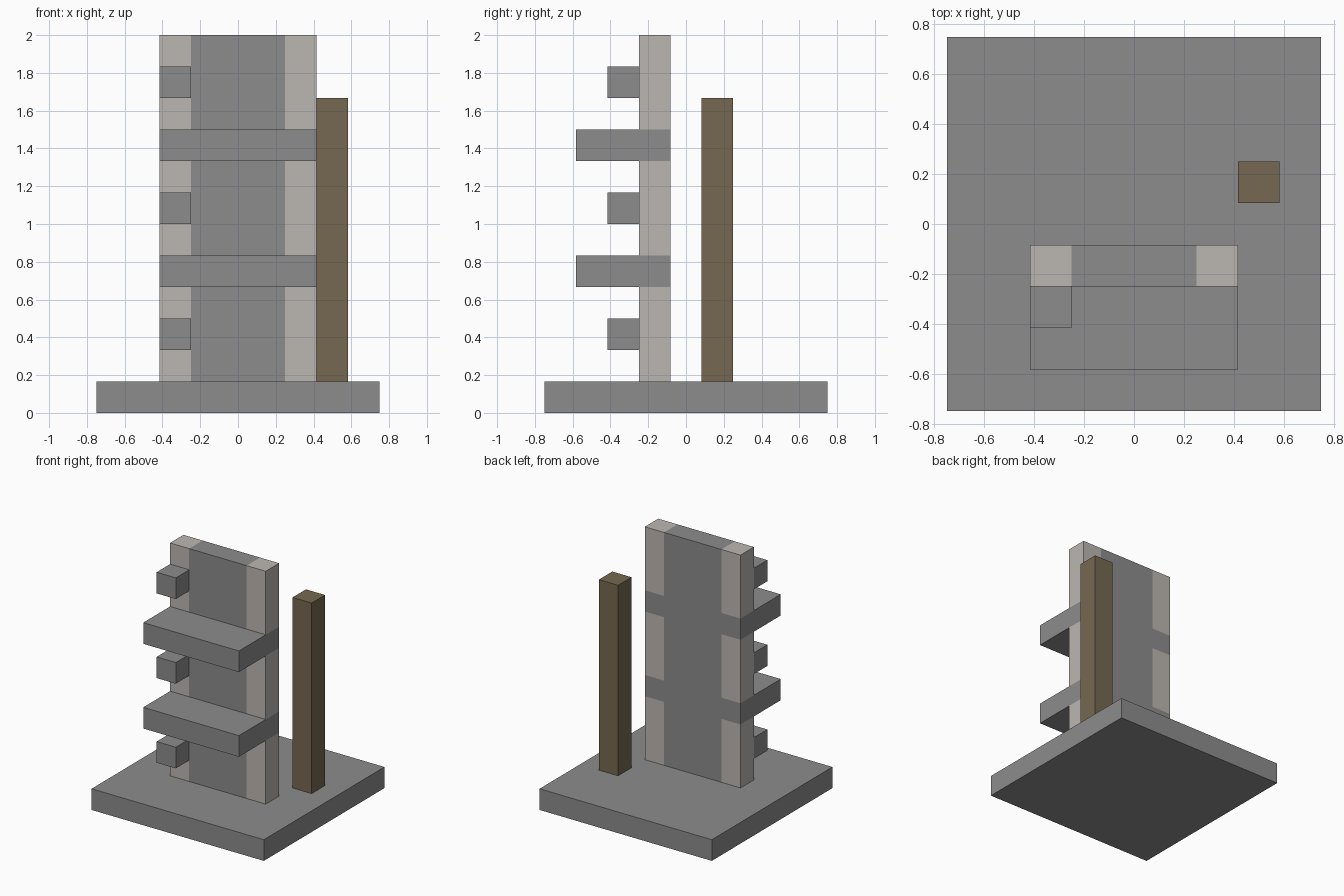
import bpy

U = 1 / 6  # one block


def make_material(name, color):
    mat = bpy.data.materials.new(name)
    mat.use_nodes = True
    rgba = (*color, 1)
    mat.diffuse_color = rgba
    mat.node_tree.nodes["Principled BSDF"].inputs["Base Color"].default_value = rgba
    return mat


def box(name, low, high, mat):
    """Box between two corners given in blocks."""
    centre = [(a + b) / 2 * U for a, b in zip(low, high)]
    size = [(b - a) * U for a, b in zip(low, high)]
    bpy.ops.mesh.primitive_cube_add(size=1, location=centre)
    obj = bpy.context.object
    obj.name = name
    obj.scale = size
    bpy.ops.object.transform_apply(location=False, rotation=False, scale=True)
    obj.data.materials.append(mat)
    return obj


cube = bpy.data.objects.get("Cube")
if cube:
    bpy.data.objects.remove(cube, do_unlink=True)

stone = make_material("grey stone", (0.265, 0.265, 0.265))
pale = make_material("pale stone", (0.5, 0.475, 0.445))
wood = make_material("brown wood", (0.18, 0.14, 0.082))

# Base plate and free-standing post
box("base", (-4.5, -4.5, 0), (4.5, 4.5, 1), stone)
box("post", (2.5, 0.5, 1), (3.5, 1.5, 10), wood)

# Shelves run through the wall and stick out in front
for z in (4, 8):
    box("shelf", (-2.5, -3.5, z), (2.5, -0.5, z + 1), stone)

# Wall sections between the shelves, with pale pillars at both ends
for bottom, top in ((1, 4), (5, 8), (9, 12)):
    box("wall_panel", (-1.5, -1.5, bottom), (1.5, -0.5, top), stone)
    for side, x in (("right", -2.5), ("left", 1.5)):
        box(side + "_pillar", (x, -1.5, bottom), (x + 1, -0.5, top), pale)

# Small steps on the right pillar
for z in (2, 6, 10):
    box("step", (-2.5, -2.5, z), (-1.5, -1.5, z + 1), stone)
